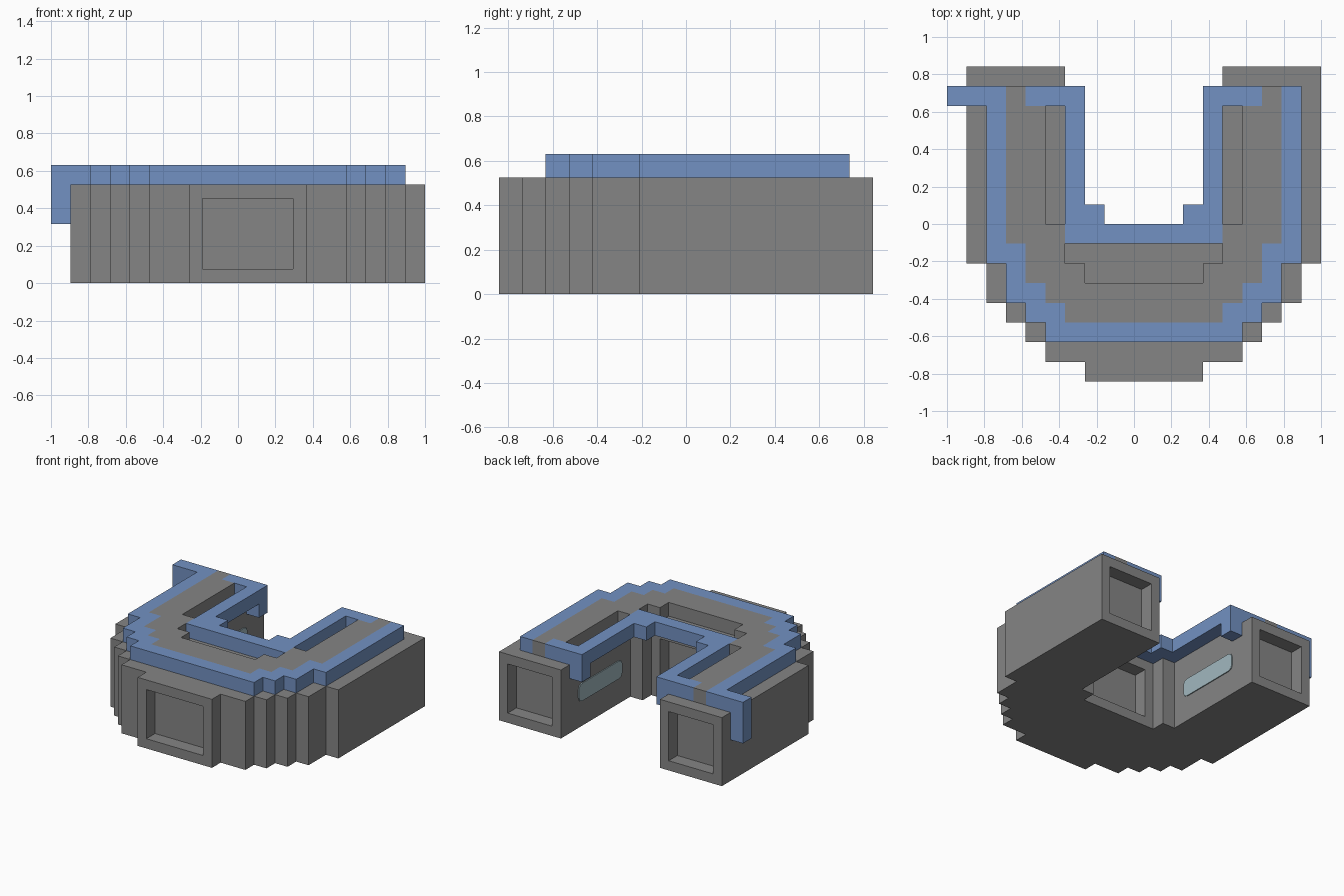
import bpy, bmesh
from mathutils import Vector

if "Cube" in bpy.data.objects:
    bpy.data.objects.remove(bpy.data.objects["Cube"], do_unlink=True)

U = 2 / 19      # one block
CX = U / 2      # centre line of the horseshoe


def material(name, rgb):
    m = bpy.data.materials.new(name)
    m.use_nodes = True
    m.diffuse_color = (*rgb, 1)
    m.node_tree.nodes["Principled BSDF"].inputs["Base Color"].default_value = (*rgb, 1)
    return m


GREY = material("stone grey", (0.235, 0.235, 0.235))
BLUE = material("trim blue", (0.17, 0.285, 0.54))
GLASS = material("pale glass", (0.36, 0.48, 0.52))


def place(x, y, z):
    """Blocks (x from the centre line, y from the front) to units."""
    return Vector((CX + x * U, (y - 8) * U, z * U))


def finish(bm, name, mat):
    bmesh.ops.recalc_face_normals(bm, faces=bm.faces[:])
    mesh = bpy.data.meshes.new(name)
    bm.to_mesh(mesh)
    bm.free()
    mesh.materials.append(mat)
    obj = bpy.data.objects.new(name, mesh)
    bpy.context.collection.objects.link(obj)
    return obj


def prism(points, z0, z1):
    bm = bmesh.new()
    base = bm.faces.new([bm.verts.new(place(x, y, z0)) for x, y in points])
    top = bmesh.ops.extrude_face_region(bm, geom=[base])["geom"]
    verts = [g for g in top if isinstance(g, bmesh.types.BMVert)]
    bmesh.ops.translate(bm, verts=verts, vec=(0, 0, (z1 - z0) * U))
    bmesh.ops.recalc_face_normals(bm, faces=bm.faces[:])
    return bm


def mirrored(half):
    return half + [(-x, y) for x, y in reversed(half)]


def rect(x0, x1, y0, y1):
    return [(x0, y0), (x1, y0), (x1, y1), (x0, y1)]


# Stepped horseshoe body with a sunken panel in each wide wall
bm = prism(mirrored([(3, 0), (3, 1), (5, 1), (5, 2), (6, 2), (6, 3), (7, 3), (7, 4),
                     (8, 4), (8, 6), (9, 6), (9, 16), (4, 16), (4, 8), (3, 8), (3, 7)]), 0, 5)
walls = [f for f in bm.faces if abs(f.normal.y) > 0.9 and f.calc_area() > 20 * U * U]
bmesh.ops.inset_individual(bm, faces=walls, thickness=U)
for wall in walls:
    push = -U * wall.normal
    panel = bmesh.ops.extrude_discrete_faces(bm, faces=[wall])["faces"][0]
    bmesh.ops.translate(bm, verts=panel.verts[:], vec=push)
finish(bm, "body", GREY)

# Raised roof, leaving a trench along its inner side
finish(prism(mirrored([(4, 3), (4, 4), (5, 4), (5, 5), (6, 5), (6, 7), (7, 7), (7, 15),
                       (6, 15), (6, 14), (5, 14), (5, 8), (4, 8), (4, 6), (3, 6), (3, 5)]),
             5, 6), "roof", GREY)

# Blue trim around the outside and the inside
finish(prism(mirrored([(5, 2), (5, 3), (6, 3), (6, 4), (7, 4), (7, 6), (8, 6), (8, 15),
                       (7, 15), (7, 7), (6, 7), (6, 5), (5, 5), (5, 4), (4, 4), (4, 3)]),
             5, 6), "outer_trim", BLUE)
finish(prism(mirrored([(4, 7), (4, 14), (6, 14), (6, 15), (3, 15), (3, 9), (2, 9), (2, 8)]),
             5, 6), "inner_trim", BLUE)

# Hanging tabs at the leg ends; the long one is on the right only
finish(prism(rect(-10, -9, 14, 15), 3, 6), "long_tab", BLUE)
finish(prism(rect(-9, -8, 14, 15), 5, 6), "long_tab_arm", BLUE)

for side, label in ((1, "left"), (-1, "right")):
    finish(prism(rect(3 * side, 4 * side, 14, 15), 4, 5), label + "_inner_tab", BLUE)

    # Long window with clipped corners on the inner wall
    bm = prism(rect(3.93 * side, 4 * side, 9, 14), 1.85, 3.15)
    corners = [e for e in bm.edges
               if abs(e.verts[0].co.x - e.verts[1].co.x) > 0.001]
    bmesh.ops.bevel(bm, geom=corners, offset=0.35 * U, segments=2, profile=0.5,
                    affect='EDGES')
    finish(bm, label + "_window", GLASS)
